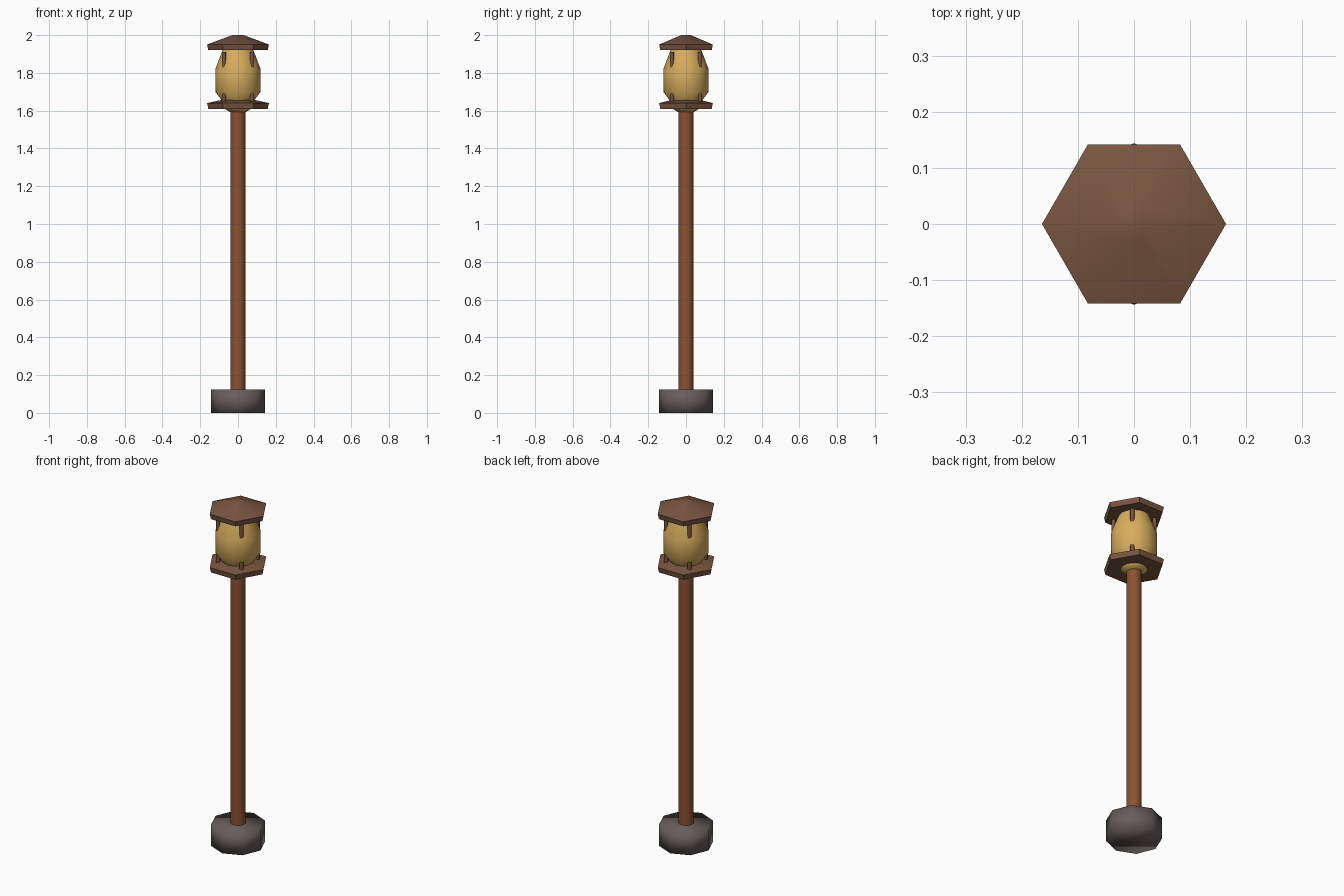
import bpy, math

if "Cube" in bpy.data.objects:
    bpy.data.objects.remove(bpy.data.objects["Cube"])


def material(name, rgb):
    m = bpy.data.materials.new(name)
    m.use_nodes = True
    m.diffuse_color = (*rgb, 1)
    m.node_tree.nodes["Principled BSDF"].inputs["Base Color"].default_value = (*rgb, 1)
    return m


post_wood = material("post wood", (0.26, 0.085, 0.032))
roof_wood = material("roof wood", (0.19, 0.092, 0.052))
glow = material("lantern amber", (0.68, 0.42, 0.11))
stone = material("dark stone", (0.135, 0.11, 0.105))


def lathe(name, profile, sides, mat, smooth=None, turn=0.0, at=(0, 0)):
    """Stack rings of (radius, height) and cap both ends."""
    verts, faces = [], []
    for r, z in profile:
        for i in range(sides):
            a = math.tau * i / sides + turn
            verts.append((at[0] + r * math.cos(a), at[1] + r * math.sin(a), z))
    for k in range(len(profile) - 1):
        for i in range(sides):
            j = (i + 1) % sides
            b = k * sides
            faces.append((b + i, b + j, b + sides + j, b + sides + i))
    faces.append(tuple(reversed(range(sides))))
    faces.append(tuple(range(len(verts) - sides, len(verts))))
    mesh = bpy.data.meshes.new(name)
    mesh.from_pydata(verts, [], faces)
    mesh.materials.append(mat)
    ob = bpy.data.objects.new(name, mesh)
    bpy.context.collection.objects.link(ob)
    if smooth:
        bpy.ops.object.select_all(action="DESELECT")
        ob.select_set(True)
        bpy.context.view_layer.objects.active = ob
        bpy.ops.object.shade_smooth_by_angle(angle=math.radians(smooth))
    return ob


# Stone foot and post
lathe("stone_base", [(0.144, 0), (0.144, 0.125)], 8, stone, smooth=120)
lathe("post", [(0.04, 0.1), (0.04, 1.61)], 16, post_wood, smooth=40)

# Lantern body, its lower end showing below the tray
lathe("lantern_body", [(0.04, 1.592), (0.07, 1.61), (0.09, 1.66), (0.12, 1.7),
                       (0.12, 1.82), (0.08, 1.925)], 16, glow, smooth=60)

# Hexagonal tray and roof share one outline
for name, z, rise in (("tray", 1.61, 0.06), ("roof", 1.92, 0.08)):
    lathe(name, [(0.157, z), (0.164, z + 0.03), (0.03, z + rise)], 6, roof_wood, smooth=35)

# Four upright bars set into the lantern body
for i in range(4):
    a = math.tau * (i + 0.5) / 4
    lathe(f"lantern_bar_{i + 1}", [(0.011, 1.63), (0.011, 1.91)], 8, roof_wood, smooth=50,
          at=(0.106 * math.cos(a), 0.106 * math.sin(a)))
